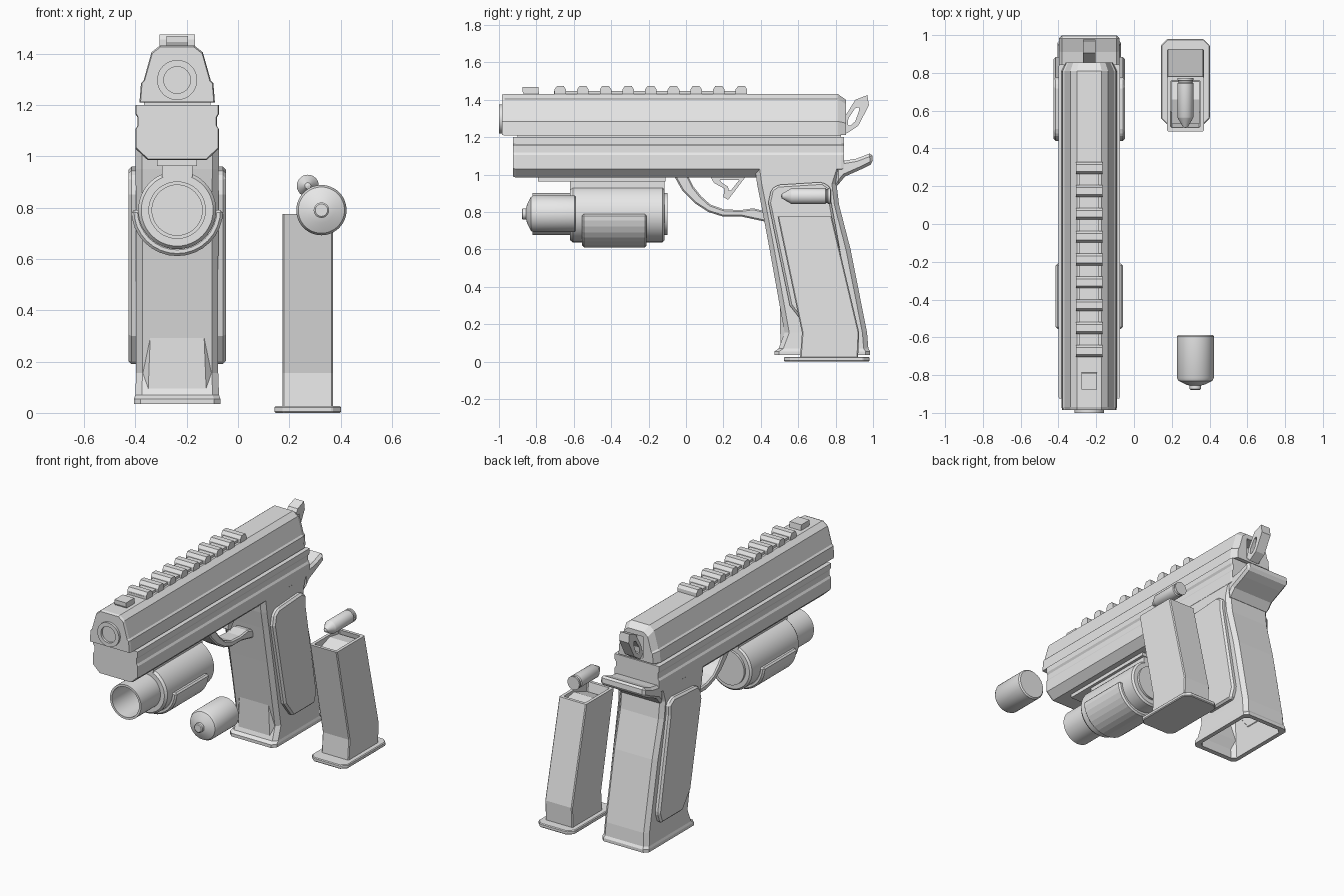
import bpy, bmesh, math

if "Cube" in bpy.data.objects:
    bpy.data.objects.remove(bpy.data.objects["Cube"], do_unlink=True)

GX = -0.237          # centre line of the main body
MX = 0.272           # centre line of the loose magazine
LZ = 0.79            # axis height of the lamp

grey = bpy.data.materials.new("plain grey")
grey.use_nodes = True
grey.diffuse_color = (0.8, 0.8, 0.8, 1)
grey.node_tree.nodes["Principled BSDF"].inputs["Base Color"].default_value = (0.8, 0.8, 0.8, 1)


def finish(name, bm, smooth=False, bevel=0):
    bmesh.ops.recalc_face_normals(bm, faces=bm.faces)
    me = bpy.data.meshes.new(name)
    bm.to_mesh(me)
    bm.free()
    me.materials.append(grey)
    ob = bpy.data.objects.new(name, me)
    bpy.context.collection.objects.link(ob)
    if bevel:
        mod = ob.modifiers.new("bevel", 'BEVEL')
        mod.width = bevel
        mod.segments = 1
        mod.limit_method = 'ANGLE'
    if smooth:
        bpy.ops.object.select_all(action='DESELECT')
        ob.select_set(True)
        bpy.context.view_layer.objects.active = ob
        bpy.ops.object.shade_smooth_by_angle(angle=math.radians(35))
    return ob


def loft(name, rings, caps=True, loop=False, **kw):
    """Skin a list of closed rings with equal point counts."""
    bm = bmesh.new()
    vs = [[bm.verts.new(p) for p in r] for r in rings]
    pairs = list(zip(vs, vs[1:])) + ([(vs[-1], vs[0])] if loop else [])
    for a, b in pairs:
        for i in range(len(a)):
            j = (i + 1) % len(a)
            bm.faces.new((a[i], a[j], b[j], b[i]))
    if caps and not loop:
        bm.faces.new(vs[0])
        bm.faces.new(vs[-1])
    return finish(name, bm, **kw)


def plate(name, pts, half, x=GX, **kw):
    """Side profile of (y, z) points extruded across x."""
    return loft(name, [[(x + s * half, y, z) for y, z in pts] for s in (-1, 1)], **kw)


def frame_plate(name, outer, inner, half):
    """Side profile with a hole through it."""
    rings = [[(GX + s * half, y, z) for y, z in pts]
             for pts, s in ((outer, -1), (outer, 1), (inner, 1), (inner, -1))]
    return loft(name, rings, loop=True)


def box(name, x, hw, y0, y1, z0, z1, **kw):
    return plate(name, [(y0, z0), (y1, z0), (y1, z1), (y0, z1)], hw, x, **kw)


def bar(name, half_profile, stations, **kw):
    """Mirrored (half width, z) section run along y; stations are (y, scale, pivot z)."""
    sec = half_profile + [(-w, z) for w, z in reversed(half_profile)]
    return loft(name, [[(GX + w * s, y, zp + (z - zp) * s) for w, z in sec]
                       for y, s, zp in stations], **kw)


def lathe(name, profile, x, z, n=48, loop=False):
    """Revolve (y, radius) points around an axis along y."""
    return loft(name, [[(x + r * math.cos(2 * math.pi * i / n), y,
                         z + r * math.sin(2 * math.pi * i / n)) for i in range(n)]
                       for y, r in profile], loop=loop, smooth=True)


def ring(x, hw, y0, y1, z, c):
    """Horizontal rectangle with cut corners."""
    q = [(hw, y0 + c), (hw, y1 - c), (hw - c, y1), (c - hw, y1),
         (-hw, y1 - c), (-hw, y0 + c), (c - hw, y0), (hw - c, y0)]
    return [(x + a, b, z) for a, b in q]


# Slide with a slot at the back for the hammer
slide = bar("slide", [(.147, 1.21), (.141, 1.285), (.131, 1.295), (.1, 1.405), (.066, 1.432)],
            [(-.985, .97, 1.25), (-.97, 1, 1.25), (.81, 1, 1.25), (.855, .85, 1.22)])
cutter = box("slot_cutter", GX, .05, .77, .95, 1.23, 1.37)
cutter.hide_render = True
cutter.hide_viewport = True
cut = slide.modifiers.new("slot", 'BOOLEAN')
cut.operation = 'DIFFERENCE'
cut.object = cutter
lathe("barrel", [(-.7, .078), (-1, .078), (-1, .052), (-.7, .052)], GX, 1.297, loop=True)

# Frame under the slide
bar("frame", [(.115, .985), (.163, 1.03), (.163, 1.105), (.155, 1.118), (.155, 1.152),
              (.163, 1.165), (.163, 1.2)],
    [(-.925, .98, 1.2), (-.91, 1, 1.2), (.83, 1, 1.2), (.845, .98, 1.2)])
box("slide_rails", GX, .13, -.9, .83, 1.18, 1.23)

# Grip with a hollow magazine well
sections = [(.55, .50, .83, .12), (.035, .505, .955, .14), (.035, .473, .985, .168),
            (.055, .473, .985, .168), (.07, .495, .975, .163), (.155, .527, .968, .16),
            (.6, .447, .88, .16), (.84, .402, .818, .161), (.95, .38, .805, .162),
            (1.06, .365, .84, .162)]
loft("grip", [ring(GX, hw, y0, y1, z, .025) for z, y0, y1, hw in sections])
panel = [(.455, .92), (.49, .945), (.73, .96), (.775, .93), (.775, .86), (.885, .26),
         (.86, .19), (.64, .19), (.555, .30), (.44, .85)]
for side, label in ((1, "left"), (-1, "right")):
    plate(label + "_grip_panel", panel, .03, GX + side * .16, bevel=.012)
plate("beavertail", [(.8, 1.07), (.85, 1.075), (.91, 1.085), (.995, 1.118), (1, 1.06),
                     (.94, 1.03), (.85, .99), (.8, .93)], .16, bevel=.015)

# Hammer, trigger and guard
frame_plate("hammer",
            [(.83, 1.24), (.85, 1.31), (.905, 1.4), (.97, 1.425), (.978, 1.37), (.92, 1.26), (.86, 1.22)],
            [(.865, 1.265), (.868, 1.3), (.905, 1.355), (.925, 1.36), (.925, 1.34), (.905, 1.285), (.88, 1.262)],
            .034)
frame_plate("trigger", [(.13, .99), (.15, .955), (.205, .925), (.2, .88), (.225, .865), (.32, .99)],
            [(.18, .972), (.19, .958), (.225, .935), (.228, .915), (.24, .915), (.285, .972)], .025)
plate("trigger_guard",
      [(-.065, .995), (-.02, .915), (.05, .845), (.12, .80), (.2, .775), (.3, .775), (.44, .745),
       (.44, .80), (.36, .82), (.29, .81), (.2, .815), (.13, .84), (.08, .885), (.04, .935), (.01, .995)],
      .055, bevel=.008)

# Top rail with teeth, and the front sight
box("top_rail", GX, .052, -.705, .325, 1.425, 1.448)
for i in range(9):
    y = -.672 + i * .121
    plate(f"rail_tooth_{i + 1}", [(y - .031, 1.43), (y + .031, 1.43), (y + .031, 1.455),
                                  (y + .018, 1.474), (y - .018, 1.474), (y - .031, 1.455)], .069)
plate("front_sight", [(-.865, 1.425), (-.785, 1.425), (-.79, 1.468), (-.875, 1.468), (-.875, 1.445)], .042)

# Lamp hung under the frame
box("lamp_mount", GX, .078, -.79, -.11, .962, .99)
box("lamp_mount_block", GX, .06, -.62, -.115, .92, .97)
lathe("lamp_body", [(-.55, .001), (-.55, .098), (-.82, .098), (-.82, .112), (-.62, .112), (-.62, .14),
                    (-.605, .152), (-.125, .152), (-.115, .14), (-.115, .112), (-.1, .112), (-.1, .001)],
      GX, LZ)
arc = [math.pi * (1 + i / 16) for i in range(17)]
shell = ([(.179 * math.cos(a), .179 * math.sin(a)) for a in arc]
         + [(.145 * math.cos(a), .145 * math.sin(a)) for a in reversed(arc)])
loft("lamp_cradle", [[(GX + x, y, LZ + z) for x, z in shell] for y in (-.555, -.21)], bevel=.01)

# Loose battery cell
lathe("battery", [(-.587, .001), (-.587, .09), (-.595, .098), (-.815, .098), (-.83, .09), (-.85, .05),
                  (-.855, .03), (-.873, .03), (-.878, .024), (-.878, .001)], .325, LZ)

# Loose magazine with follower and cartridge
mag = [(.35, .59, .85, .078), (.775, .51, .76, .078), (.775, .49, .78, .098),
       (.155, .62, .926, .098), (.025, .61, .92, .098)]
loft("magazine", [ring(MX, hw, y0, y1, z, .006) for z, y0, y1, hw in mag])
loft("magazine_base", [ring(MX, .13, .525, .98, z, .035) for z in (0, .026)], bevel=.005)
plate("follower", [(.53, .68), (.77, .68), (.755, .75), (.66, .765), (.53, .72)], .074, MX)
lathe("cartridge", [(.508, .001), (.512, .012), (.56, .04), (.565, .043), (.745, .043), (.75, .037),
                    (.757, .037), (.76, .043), (.772, .043), (.772, .001)], MX, .885, n=32)
